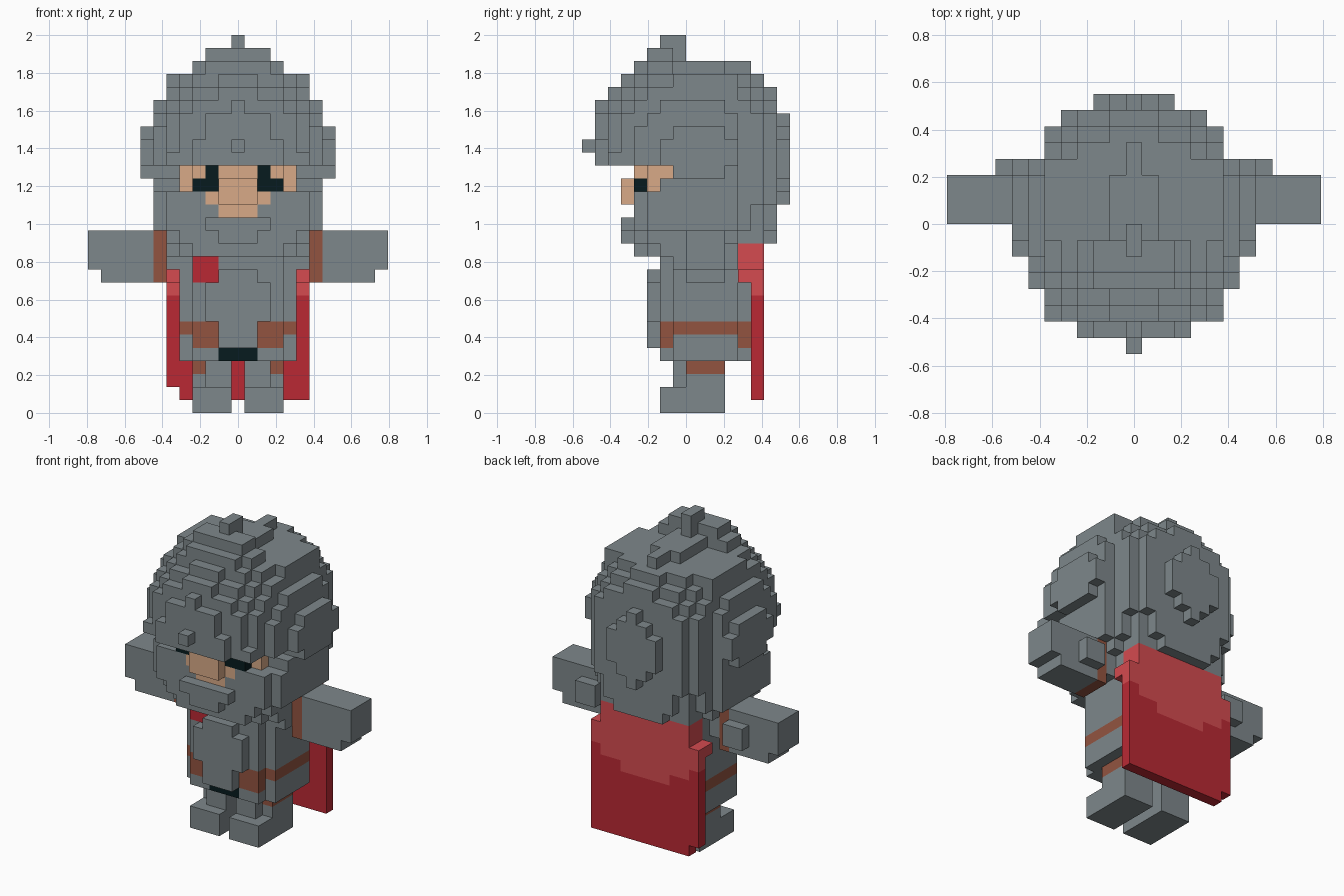
import bpy, bmesh, math

if "Cube" in bpy.data.objects:
    bpy.data.objects.remove(bpy.data.objects["Cube"])

U = 2 / 29  # edge length of one block
COLOURS = {
    "grey": (0.208, 0.245, 0.258), "skin": (0.69, 0.40, 0.245),
    "red": (0.49, 0.022, 0.034), "light_red": (0.66, 0.07, 0.08),
    "brown": (0.29, 0.088, 0.051), "dark": (0.002, 0.011, 0.013),
}
NAMES = list(COLOURS)
MATS = []
for n, c in COLOURS.items():
    m = bpy.data.materials.new(n)
    m.diffuse_color = (*c, 1)
    m.use_nodes = True
    m.node_tree.nodes["Principled BSDF"].inputs["Base Color"].default_value = m.diffuse_color
    MATS.append(m)

cells = {}  # (x, y, z) -> (part, colour)


def box(part, col, x0, x1, y0, y1, z0, z1, mirror=False):
    """Fill blocks; x is inclusive, y and z stop before the upper bound."""
    for x in range(x0, x1 + 1):
        for y in range(y0, y1):
            for z in range(z0, z1):
                cells[x, y, z] = (part, col)
                if mirror:
                    cells[-x, y, z] = (part, col)


# Legs and feet
box("legs", "grey", 1, 3, -2, 3, 0, 2, True)
box("legs", "grey", 1, 2, -1, 3, 2, 4, True)
box("legs", "grey", 3, 3, 0, 3, 2, 3, True)
box("legs", "brown", 3, 3, 0, 3, 3, 4, True)

# Torso with cut corners, belt band, buckle and badge
box("torso", "grey", -4, 4, -1, 4, 4, 13)
box("torso", "grey", -3, 3, -2, 5, 4, 12)
box("torso", "brown", -4, 4, -1, 4, 6, 7)
box("torso", "brown", -3, 3, -2, 5, 6, 7)
for y in (-2, 4):
    box("torso", "brown", 2, 3, y, y + 1, 5, 6, True)
box("torso", "dark", -1, 1, -2, -1, 4, 5)
box("torso", "red", -3, -2, -2, -1, 10, 12)

# Front plate hanging down the chest
box("chest_plate", "grey", -1, 1, -3, -2, 5, 11)
box("chest_plate", "grey", -2, 2, -3, -2, 7, 10)

# Arms with shoulder bands and elbow knobs
box("arms", "brown", 6, 6, 0, 3, 10, 14, True)
box("arms", "grey", 7, 10, 0, 3, 10, 14, True)
box("arms", "grey", 11, 11, 0, 3, 11, 14, True)
box("arms", "grey", 7, 8, 3, 4, 11, 13, True)

# Cape, paler toward the shoulders with a dip in the middle
for x in range(-5, 6):
    for z in range(1, 12 if abs(x) < 5 else 11):
        if x == -5 and z == 1:
            continue
        limit = 7 if abs(x) < 3 else 8 if abs(x) < 5 else 9
        box("cape", "light_red" if z >= limit else "red", x, x, 5, 6, z, z + 1)
box("cape", "light_red", -4, 4, 4, 6, 10, 13)
box("cape", "light_red", 5, 5, 4, 5, 10, 11, True)

# Hood: straight sides below the helmet, hem rising away from the middle
for z in range(11, 19):
    rx = 6.9 if z >= 14 else 5.9
    ry = 7.8 if z >= 16 else 6.9 if z >= 13 else 5.0
    for x in range(-6, 7):
        for y in range(-4 if z > 11 else -1, 7):
            ax = abs(x)
            if z < 13 and y > 3 or z < 14 and ax > 5 or ax == 6 and y > 3:
                continue
            if y == 6 and ax > z - 11 or y == -4 and ax > z - 9:
                continue
            if (x / rx) ** 2 + (y / ry) ** 2 <= 1:
                cells.setdefault((x, y, z), ("hood", "grey"))
# Chin guard
box("hood", "grey", -2, 2, -5, -4, 14, 15)
box("hood", "grey", -1, 1, -5, -4, 13, 14)

# Helmet: stepped round dome with a flat-topped core
for z in range(16, 27):
    dz = (z + 0.5 - 20) / 7.6
    for x in range(-6, 7):
        for y in range(-7, 7):
            if (x / 7.4) ** 2 + (y / 7.8) ** 2 + dz * dz > 1:
                continue
            if z < 19 and y < -2 or z == 26 or abs(x) == 6 and y > 3:
                continue
            cells[x, y, z] = ("helmet", "grey")
box("helmet", "grey", -5, 5, -1, 4, 19, 26)
# Round plates on the ears and the back of the head
box("helmet", "grey", 7, 7, -1, 3, 18, 22, True)
box("helmet", "grey", 7, 7, -2, 4, 19, 21, True)
for w, z0, z1 in ((0, 16, 23), (1, 17, 22), (2, 18, 21)):
    box("helmet", "grey", -w, w, 7, 8, z0, z1)
# Brow plate and nub
for w, top in ((3, 21), (2, 22), (1, 23), (0, 24)):
    box("helmet", "grey", -w, w, -7, -6, 19, top)
box("helmet", "grey", -5, 5, -6, -5, 19, 20)
box("helmet", "grey", 0, 0, -8, -7, 20, 21)
# Crest
box("helmet", "grey", -2, 2, -4, -3, 26, 27)
box("helmet", "grey", -3, 3, -3, -1, 26, 27)
box("helmet", "grey", -1, 1, -1, 3, 26, 27)
box("helmet", "grey", 0, 0, 3, 5, 26, 27)
box("helmet", "grey", -2, 2, -3, -1, 27, 28)
box("helmet", "grey", 0, 0, -1, 0, 27, 28)
box("helmet", "grey", 0, 0, -2, 0, 28, 29)

# Face opening
for (x, y, z) in list(cells):
    if (z == 18 and y < -1 and abs(x) < 7) or (z == 17 and y < -2):
        del cells[x, y, z]
box("face", "skin", -4, 4, -3, -1, 18, 19)
box("face", "skin", -4, 4, -3, -2, 17, 18)
box("face", "skin", -3, 3, -4, -3, 17, 19)
box("face", "skin", -2, 2, -4, -3, 16, 17)
box("face", "skin", -1, 1, -4, -3, 15, 16)
box("face", "skin", -1, 1, -5, -4, 16, 18)
box("face", "dark", 2, 2, -4, -3, 17, 19, True)
box("face", "dark", 3, 3, -4, -3, 17, 18, True)

# Turn blocks into outer skins, one object per part
DIRS = [(a, s) for a in range(3) for s in (0, 1)]
for part in dict.fromkeys(p for p, _ in cells.values()):
    bm = bmesh.new()
    verts = {}
    for cell, (p, col) in cells.items():
        if p != part:
            continue
        for a, s in DIRS:
            nb = list(cell)
            nb[a] += 2 * s - 1
            if tuple(nb) in cells:
                continue
            b, c = (a + 1) % 3, (a + 2) % 3
            loop = []
            for db, dc in ((0, 0), (1, 0), (1, 1), (0, 1)):
                k = list(cell)
                k[a] += s
                k[b] += db
                k[c] += dc
                k = tuple(k)
                if k not in verts:
                    verts[k] = bm.verts.new(((k[0] - 0.5) * U, k[1] * U, k[2] * U))
                loop.append(verts[k])
            f = bm.faces.new(loop if s else loop[::-1])
            f.material_index = NAMES.index(col)
    me = bpy.data.meshes.new(part)
    bm.to_mesh(me)
    bm.free()
    for m in MATS:
        me.materials.append(m)
    bpy.context.collection.objects.link(bpy.data.objects.new(part, me))
